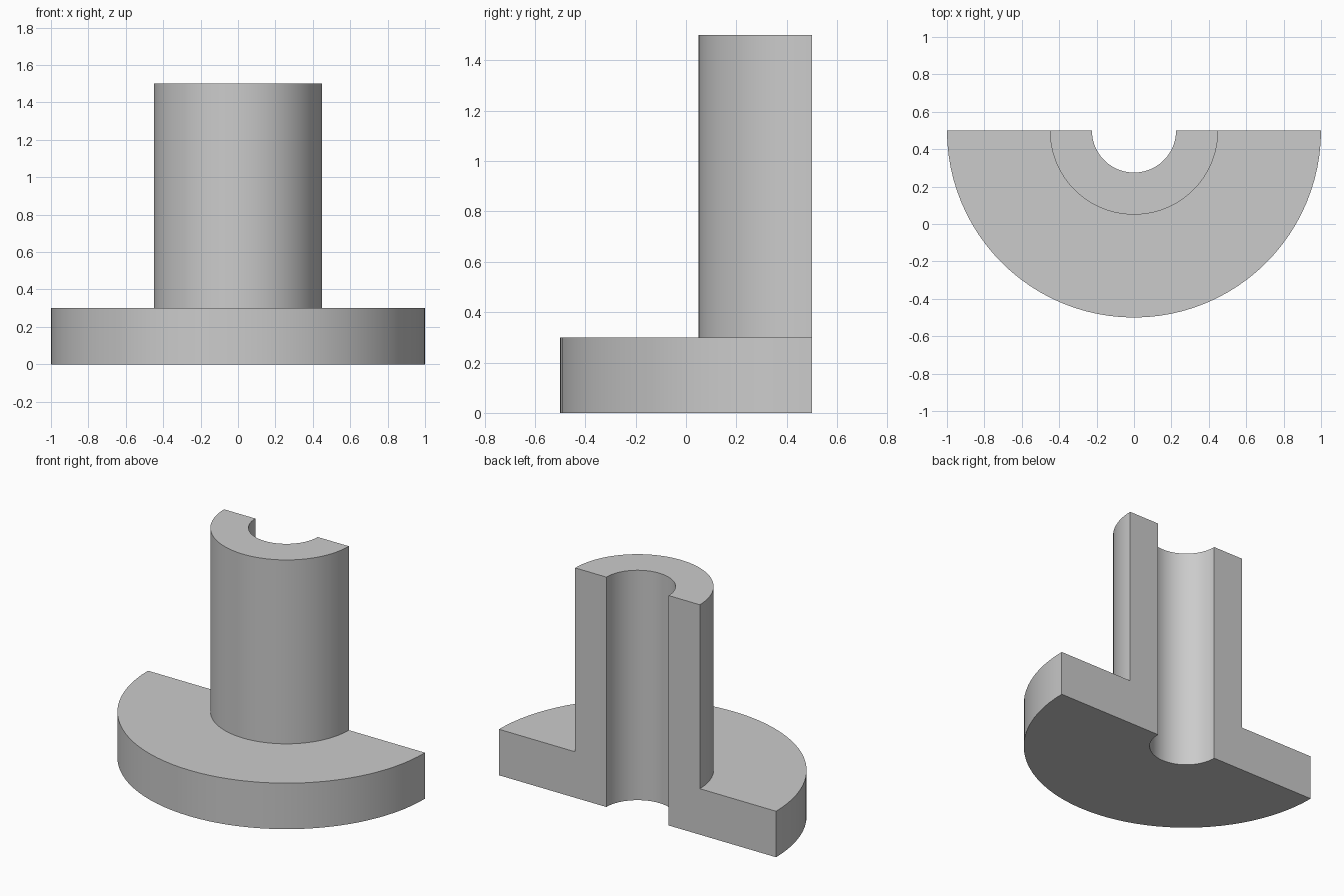
import bpy, bmesh, math
from mathutils import Matrix

cube = bpy.data.objects.get("Cube")
if cube:
    bpy.data.objects.remove(cube, do_unlink=True)

BORE, HUB, FLANGE = 0.225, 0.45, 1.0
FLANGE_TOP, HUB_TOP = 0.3, 1.5
AXIS_Y = 0.5
STEPS = 48

grey = bpy.data.materials.new("plain grey")
grey.use_nodes = True
colour = (0.6, 0.6, 0.6, 1)
grey.diffuse_color = colour
grey.node_tree.nodes["Principled BSDF"].inputs["Base Color"].default_value = colour

# Half section of the flanged sleeve as (radius, height)
profile = [(BORE, 0), (FLANGE, 0), (FLANGE, FLANGE_TOP),
           (HUB, FLANGE_TOP), (HUB, HUB_TOP), (BORE, HUB_TOP)]

# Sweep the section half a turn around the bore axis, through the front
bm = bmesh.new()
rings = []
for i in range(STEPS + 1):
    turn = Matrix.Rotation(math.pi + math.pi * i / STEPS, 3, "Z")
    ring = [bm.verts.new(turn @ bm.verts.new((r, 0, z)).co) for r, z in profile]
    rings.append(ring)
bmesh.ops.delete(bm, geom=[v for v in bm.verts if v not in {w for r in rings for w in r}],
                 context="VERTS")
n = len(profile)
for a, b in zip(rings, rings[1:]):
    for j in range(n):
        k = (j + 1) % n
        bm.faces.new((a[j], b[j], b[k], a[k]))

# Flat cut faces at the back
bm.faces.new(rings[0])
bm.faces.new(rings[-1])
bmesh.ops.translate(bm, verts=bm.verts, vec=(0, AXIS_Y, 0))
bmesh.ops.recalc_face_normals(bm, faces=bm.faces)

mesh = bpy.data.meshes.new("flanged_half_sleeve")
bm.to_mesh(mesh)
bm.free()
mesh.materials.append(grey)
sleeve = bpy.data.objects.new("flanged_half_sleeve", mesh)
bpy.context.collection.objects.link(sleeve)

# Smooth curved walls, sharp rims
bpy.context.view_layer.objects.active = sleeve
sleeve.select_set(True)
bpy.ops.object.shade_smooth_by_angle(angle=math.radians(30))
